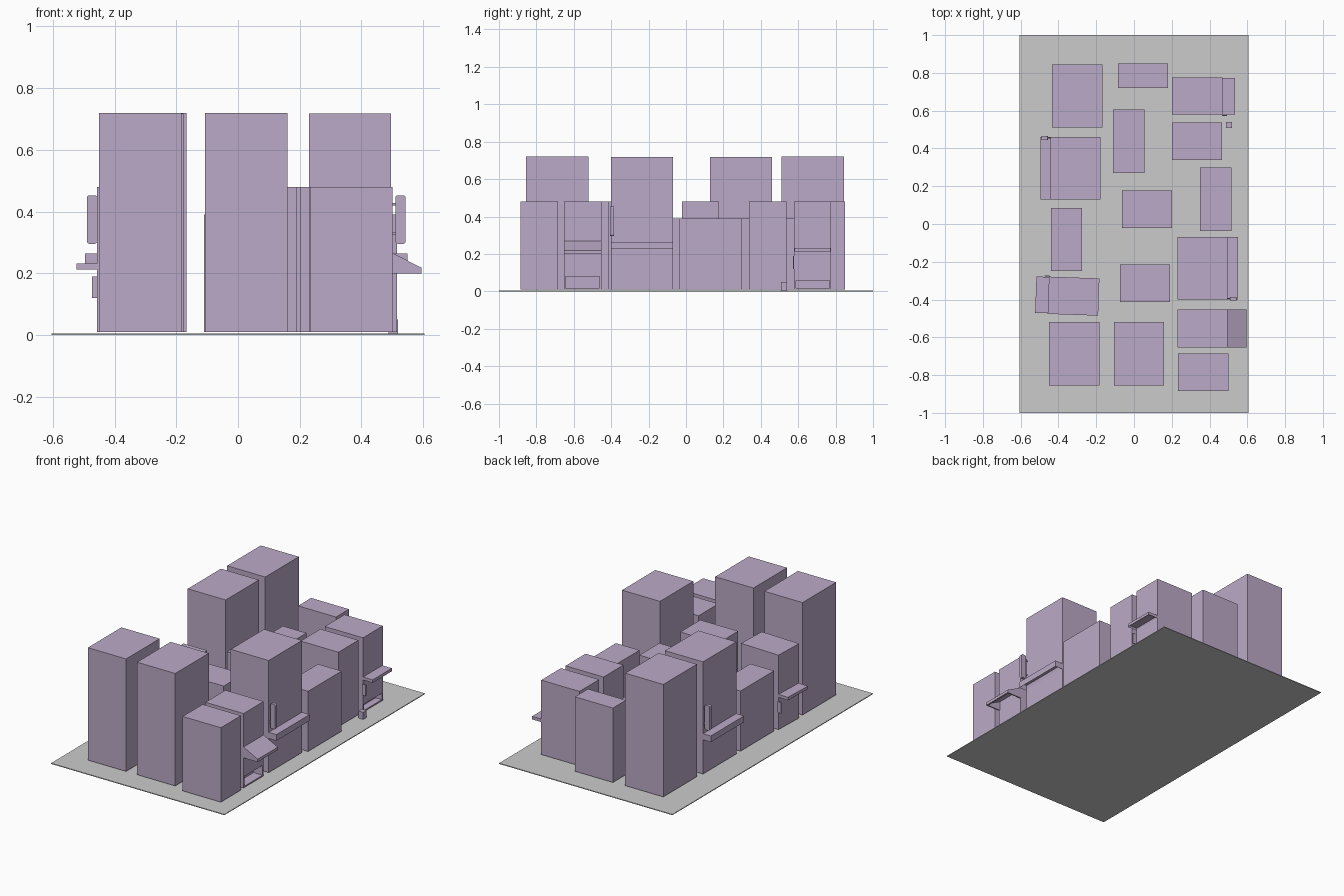
import bpy, bmesh, math
from mathutils import Matrix, Vector

if "Cube" in bpy.data.objects:
    bpy.data.objects.remove(bpy.data.objects["Cube"])

purple = bpy.data.materials.new("wall_purple")
purple.diffuse_color = (0.5, 0.4, 0.57, 1)
purple.use_nodes = True
purple.node_tree.nodes["Principled BSDF"].inputs["Base Color"].default_value = purple.diffuse_color
Z0 = 0.01  # bottom of buildings


def finish(name, bm, M=None, mat=purple):
    if M is not None:
        bm.transform(M)
    bmesh.ops.recalc_face_normals(bm, faces=bm.faces)
    me = bpy.data.meshes.new(name)
    bm.to_mesh(me)
    bm.free()
    ob = bpy.data.objects.new(name, me)
    bpy.context.collection.objects.link(ob)
    if mat:
        me.materials.append(mat)
    return ob


def box_bm(x0, x1, y0, y1, z0, z1):
    bm = bmesh.new()
    bmesh.ops.create_cube(bm, size=1)
    for v in bm.verts:
        v.co = Vector(((x0 + x1) / 2 + v.co.x * (x1 - x0),
                       (y0 + y1) / 2 + v.co.y * (y1 - y0),
                       (z0 + z1) / 2 + v.co.z * (z1 - z0)))
    return bm


def box(name, dims, M=None, mat=purple):
    return finish(name, box_bm(*dims), M, mat)


def place(x, y, deg=0):
    return Matrix.Translation((x, y, 0)) @ Matrix.Rotation(math.radians(deg), 4, 'Z')


def hollow_awning(name, dims, M, rim, depth):
    # box with a recessed underside
    bm = box_bm(*dims)
    bm.normal_update()
    under = min(bm.faces, key=lambda f: f.calc_center_median().z)
    bmesh.ops.inset_region(bm, faces=[under], thickness=rim)
    for v in under.verts:
        v.co.z += depth
    finish(name, bm, M)


def shop_body(name, hx, hy, M, opening):
    # block with a low recessed opening in its +x wall
    body = box(name, (-hx, hx, -hy, hy, Z0, 0.48), M)
    cut = box("opening_cutter", opening, M)
    cut.hide_render = True
    mod = body.modifiers.new("opening", 'BOOLEAN')
    mod.operation = 'DIFFERENCE'
    mod.solver = 'EXACT'
    mod.object = cut
    bpy.context.view_layer.objects.active = body
    bpy.ops.object.modifier_apply(modifier=mod.name)
    bpy.data.objects.remove(cut)


def small_shop(tag, M):
    shop_body(tag + "_body", 0.1335, 0.0985, M, (0.09, 0.2, -0.09, 0.09, 0.018, 0.058))
    hollow_awning(tag + "_awning", (0.132, 0.2, -0.097, 0.095, 0.213, 0.232), M, 0.006, 0.012)
    box(tag + "_wall_sign", (0.132, 0.157, -0.105, -0.099, 0.12, 0.19), M)


def tower_shop(tag, M):
    box(tag + "_body", (-0.1325, 0.1325, -0.166, 0.166, Z0, 0.718), M)
    hollow_awning(tag + "_awning", (0.131, 0.187, -0.166, 0.166, 0.226, 0.265), M, 0.008, 0.03)
    # hanging sign with rounded corners and two brackets
    bm = box_bm(0.147, 0.181, -0.17, -0.151, 0.296, 0.453)
    edges = [e for e in bm.edges if abs(e.verts[0].co.y - e.verts[1].co.y) > 0.01]
    bmesh.ops.bevel(bm, geom=edges, offset=0.008, segments=3, profile=0.5, affect='EDGES')
    finish(tag + "_hanging_sign", bm, M)
    for z in (0.325, 0.42):
        box(tag + "_sign_bracket", (0.131, 0.149, -0.163, -0.157, z, z + 0.008), M)


# ground slab
box("ground_slab", (-0.605, 0.605, -1, 1, 0, 0.005), None, None)

# plain buildings: x0, x1, y0, y1, top
for i, (x0, x1, y0, y1, top) in enumerate([
        (-0.433, -0.167, 0.51, 0.845, 0.72),
        (-0.085, 0.18, 0.72, 0.85, 0.48),
        (0.20, 0.465, 0.338, 0.537, 0.48),
        (-0.11, 0.055, 0.27, 0.605, 0.39),
        (-0.063, 0.202, -0.022, 0.177, 0.48),
        (0.35, 0.515, -0.037, 0.298, 0.39),
        (-0.44, -0.275, -0.25, 0.085, 0.39),
        (-0.075, 0.19, -0.414, -0.215, 0.48),
        (-0.45, -0.183, -0.855, -0.52, 0.72),
        (-0.107, 0.16, -0.855, -0.52, 0.72),
        (0.233, 0.5, -0.885, -0.685, 0.48)]):
    box("building_%d" % (i + 1), (x0, x1, y0, y1, Z0, top))

# buildings with shop fronts, facing outwards on both sides
small_shop("east_shop", place(0.3345, 0.677))
small_shop("west_shop", place(-0.32, -0.382, 178))
tower_shop("east_tower", place(0.3625, -0.235))
tower_shop("west_tower", place(-0.309, 0.295, 180))

# corner shop with sloped awning
M = place(0.363, -0.553)
shop_body("corner_shop_body", 0.133, 0.1, M, (0.07, 0.2, -0.09, 0.09, 0.018, 0.08))
profile = [(0.13, 0.27), (0.232, 0.218), (0.232, 0.2), (0.222, 0.2),
           (0.222, 0.212), (0.13, 0.258)]
bm = bmesh.new()
f = bm.faces.new([bm.verts.new((x, -0.1, z)) for x, z in profile])
ext = bmesh.ops.extrude_face_region(bm, geom=[f])
bmesh.ops.translate(bm, vec=(0, 0.2, 0),
                    verts=[v for v in ext["geom"] if isinstance(v, bmesh.types.BMVert)])
finish("sloped_awning", bm, M)
for y in (-0.1, 0.092):  # triangular awning cheeks
    bm = bmesh.new()
    pts = [(0.13, 0.268), (0.231, 0.216), (0.231, 0.2), (0.13, 0.2)]
    f = bm.faces.new([bm.verts.new((x, y, z)) for x, z in pts])
    ext = bmesh.ops.extrude_face_region(bm, geom=[f])
    bmesh.ops.translate(bm, vec=(0, 0.008, 0),
                        verts=[v for v in ext["geom"] if isinstance(v, bmesh.types.BMVert)])
    finish("awning_cheek", bm, M)

# street bin
box("street_bin", (0.487, 0.519, 0.508, 0.54, 0.005, 0.05))
